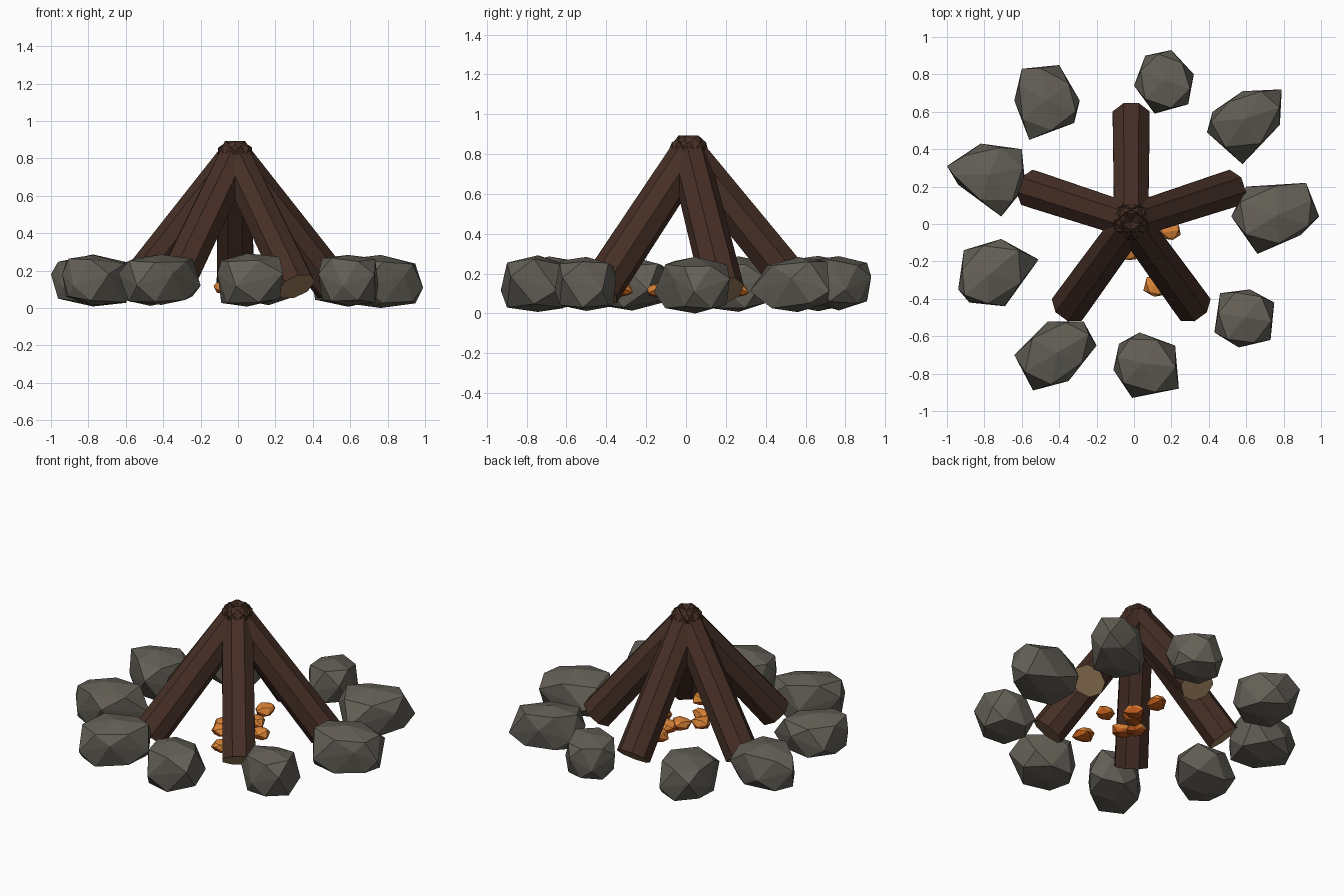
import bpy
import bmesh
import random
from math import radians, sin, cos, pi
from mathutils import Vector, Matrix

random.seed(4)

cube = bpy.data.objects.get("Cube")
if cube:
    bpy.data.objects.remove(cube, do_unlink=True)


def make_material(name, rgb):
    mat = bpy.data.materials.new(name)
    mat.use_nodes = True
    color = (*rgb, 1)
    mat.diffuse_color = color
    mat.node_tree.nodes["Principled BSDF"].inputs["Base Color"].default_value = color
    return mat


stone_grey = make_material("stone grey", (.125, .115, .094))
bark_brown = make_material("bark brown", (.061, .028, .019))
charred_brown = make_material("charred brown", (.043, .02, .013))
cut_wood = make_material("cut wood tan", (.33, .21, .11))
ember_amber = make_material("ember amber", (.74, .24, .04))
ember_red = make_material("ember red orange", (.5, .1, .01))


def finish(bm, name, materials):
    mesh = bpy.data.meshes.new(name)
    bm.to_mesh(mesh)
    bm.free()
    for mat in materials:
        mesh.materials.append(mat)
    obj = bpy.data.objects.new(name, mesh)
    bpy.context.collection.objects.link(obj)
    return obj


def build_chunk(outline, low, high, inset, wobble):
    """Faceted lump: a zigzag equator between two smaller, staggered rings."""
    bm = bmesh.new()
    points = [Vector((x, y, 0)) for x, y in outline]
    count = len(points)
    centre = sum(points, Vector()) / count
    height = high - low
    up = Vector((0, 0, 1))

    def staggered_ring(level):
        ring = []
        for i, p in enumerate(points):
            middle = (p + points[(i + 1) % count]) / 2
            z = low + height * (level + random.uniform(-wobble, wobble) / 2)
            ring.append(bm.verts.new(centre.lerp(middle, inset) + up * z))
        return ring

    equator = [bm.verts.new(p + up * (low + height * (.5 + wobble * (-1) ** i)))
               for i, p in enumerate(points)]
    for level, tip_level in ((.88, 1), (.12, 0)):
        ring = staggered_ring(level)
        tip = bm.verts.new(centre + up * (low + height * tip_level))
        for i in range(count):
            j = (i + 1) % count
            bm.faces.new((equator[i], equator[j], ring[i]))
            bm.faces.new((ring[i], equator[j], ring[j]))
            bm.faces.new((ring[i], ring[j], tip))
    bmesh.ops.recalc_face_normals(bm, faces=bm.faces[:])
    return bm


# Ring of stones: plan outlines in hundredths of a unit
stone_outlines = [
    [(52, 4), (60, 20), (92, 22), (99, 4), (89, -6), (66, -16)],
    [(39, 49), (42, 60), (58, 71), (79, 72), (78, 53), (58, 32)],
    [(0, 74), (6, 90), (20, 93), (32, 80), (29, 64), (11, 59)],
    [(-60, 83), (-40, 85), (-29, 66), (-32, 54), (-56, 45), (-64, 66)],
    [(-100, 31), (-82, 43), (-60, 40), (-58, 20), (-71, 4), (-94, 21)],
    [(-94, -35), (-91, -14), (-71, -8), (-51, -19), (-69, -44), (-88, -42)],
    [(-64, -70), (-46, -52), (-27, -52), (-20, -65), (-35, -84), (-54, -89)],
    [(-11, -78), (-8, -64), (3, -58), (22, -65), (24, -88), (-1, -93)],
    [(43, -58), (46, -37), (62, -35), (75, -42), (73, -62), (56, -66)],
]
for number, outline in enumerate(stone_outlines):
    plan = [(x / 100, y / 100) for x, y in outline]
    bm = build_chunk(plan, 0 if number == 0 else random.uniform(.005, .02),
                     random.uniform(.28, .295), .96, .12)
    finish(bm, f"ring_stone_{number + 1}", [stone_grey])


# Leaning logs: ends cross just past the centre line
apex = Vector((-.015, .015, 0))
for number in range(5):
    angle = radians(18 + 72 * number)
    outward = Vector((cos(angle), sin(angle), 0))
    top = apex - outward * .03 + Vector((0, 0, .835))
    foot = apex + outward * .555 + Vector((0, 0, .115))
    axis = (foot - top).normalized()
    side = Vector((-sin(angle), cos(angle), 0))
    frame = Matrix((side, axis.cross(side), axis)).transposed().to_4x4()
    placed = Matrix.Translation((top + foot) / 2) @ frame @ Matrix.Rotation(pi / 8, 4, 'Z')
    bm = bmesh.new()
    bmesh.ops.create_cone(bm, cap_ends=True, segments=8, radius1=.098,
                          radius2=.107, depth=(foot - top).length, matrix=placed)
    bmesh.ops.recalc_face_normals(bm, faces=bm.faces[:])
    for face in bm.faces:
        along = face.normal.dot(axis)
        face.material_index = 1 if along > .9 else 2 if along < -.9 else 0
    finish(bm, f"log_{number + 1}", [bark_brown, cut_wood, charred_brown])


# Glowing embers beneath the logs
ember_spots = [(.2, -.04), (.12, -.335), (-.02, -.15), (.02, .02),
               (-.07, -.07), (.07, .09), (.03, .25)]
for number, (x, y) in enumerate(ember_spots):
    turn = random.uniform(0, pi)
    plan = []
    for k in range(6):
        a = turn + k * pi / 3
        r = random.uniform(.045, .075)
        plan.append((x + r * cos(a), y + r * sin(a)))
    low = random.uniform(.07, .085)
    bm = build_chunk(plan, low, low + .07, .85, .15)
    for face in bm.faces:
        face.material_index = 0 if face.normal.z > .15 else 1
    finish(bm, f"ember_{number + 1}", [ember_amber, ember_red])
